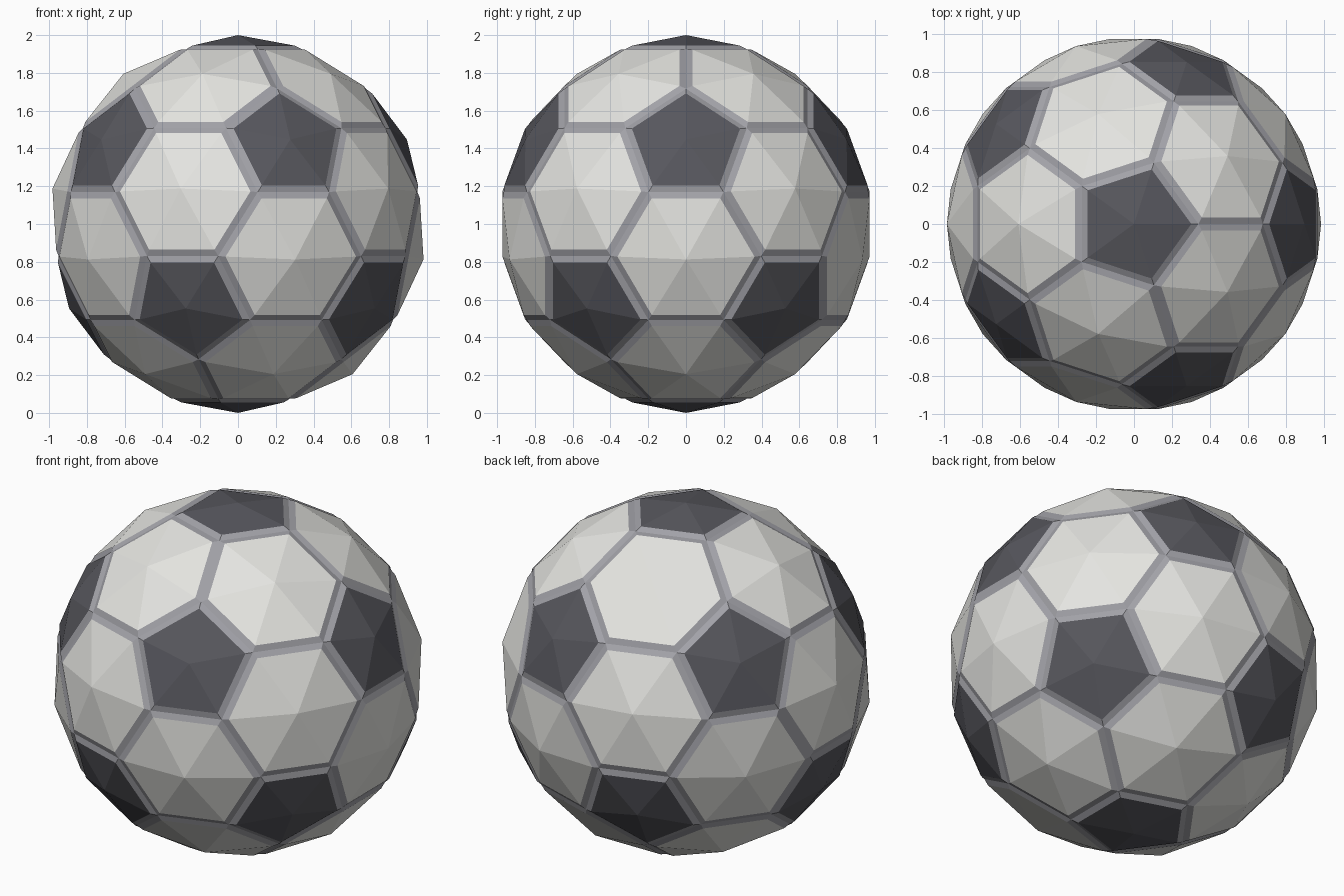
import bpy
import bmesh
from mathutils import Vector

cube = bpy.data.objects.get("Cube")
if cube:
    bpy.data.objects.remove(cube)

RADIUS = 1.0          # panel centres lie on this sphere
SEAM_RADIUS = 0.985   # seam corners lie on this sphere
SEAM_HALF_WIDTH = 0.03
PANEL_RISE = 0.019


def make_material(name, color):
    mat = bpy.data.materials.new(name)
    mat.use_nodes = True
    mat.diffuse_color = (*color, 1)
    bsdf = next(n for n in mat.node_tree.nodes if n.type == "BSDF_PRINCIPLED")
    bsdf.inputs["Base Color"].default_value = (*color, 1)
    return mat


materials = [
    make_material("seam grey", (0.36, 0.36, 0.39)),
    make_material("panel white", (0.78, 0.78, 0.75)),
    make_material("panel charcoal", (0.095, 0.095, 0.11)),
]
SEAM, WHITE, CHARCOAL = range(3)

# Truncated icosahedron: cut every corner a third of the way along its edges
bm = bmesh.new()
bmesh.ops.create_icosphere(bm, subdivisions=1, radius=1)
bmesh.ops.bevel(bm, geom=bm.verts[:], offset=100 / 3, offset_type="PERCENT",
                segments=1, profile=0.5, affect="VERTICES")
bmesh.ops.remove_doubles(bm, verts=bm.verts[:], dist=0.001)
for v in bm.verts:
    v.co = v.co.normalized() * SEAM_RADIUS
bmesh.ops.recalc_face_normals(bm, faces=bm.faces[:])
bm.normal_update()

# Five-sided panels are charcoal, six-sided ones white
panels = bm.faces[:]
for f in panels:
    f.material_index = CHARCOAL if len(f.verts) == 5 else WHITE

# Raised panels with sloping seam walls
walls = bmesh.ops.inset_individual(bm, faces=panels, thickness=SEAM_HALF_WIDTH,
                                   depth=PANEL_RISE, use_even_offset=True)
for f in walls["faces"]:
    f.material_index = SEAM

# Fan each panel around a centre pushed out to the sphere
centres = bmesh.ops.poke(bm, faces=panels)["verts"]
for v in centres:
    v.co = v.co.normalized() * RADIUS

# Finish the ball, resting on the ground
bmesh.ops.translate(bm, verts=bm.verts[:], vec=Vector((0, 0, RADIUS)))
mesh = bpy.data.meshes.new("ball")
bm.to_mesh(mesh)
bm.free()
for mat in materials:
    mesh.materials.append(mat)
ball = bpy.data.objects.new("ball", mesh)
bpy.context.collection.objects.link(ball)
